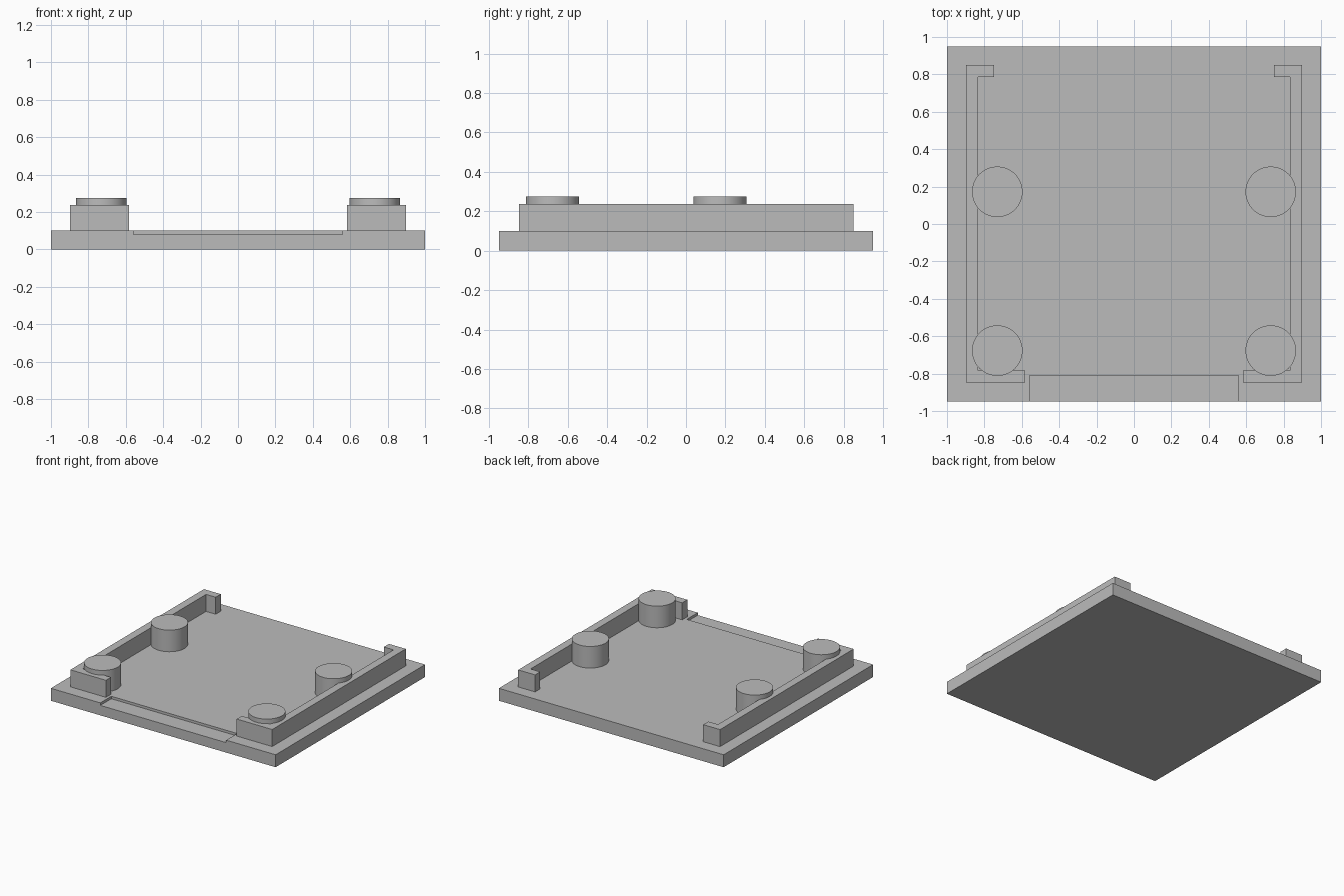
import bpy
import bmesh
import math
from mathutils import Matrix

cube = bpy.data.objects.get("Cube")
if cube:
    bpy.data.objects.remove(cube)

# One plain grey for the whole tray
grey = bpy.data.materials.new("plain grey")
grey.use_nodes = True
colour = (0.5, 0.5, 0.5, 1)
grey.diffuse_color = colour
grey.node_tree.nodes["Principled BSDF"].inputs["Base Color"].default_value = colour

BASE_TOP, RAIL_TOP, POST_TOP = 0.1, 0.237, 0.274


def finish(name, bm):
    bmesh.ops.recalc_face_normals(bm, faces=bm.faces)
    mesh = bpy.data.meshes.new(name)
    bm.to_mesh(mesh)
    bm.free()
    mesh.materials.append(grey)
    obj = bpy.data.objects.new(name, mesh)
    bpy.context.collection.objects.link(obj)
    return obj


def prism(name, outline, z0, z1):
    """Extrude a flat outline from z0 up to z1."""
    bm = bmesh.new()
    face = bm.faces.new([bm.verts.new((x, y, z0)) for x, y in outline])
    top = bmesh.ops.extrude_face_region(bm, geom=[face])["geom"]
    verts = [v for v in top if isinstance(v, bmesh.types.BMVert)]
    bmesh.ops.translate(bm, verts=verts, vec=(0, 0, z1 - z0))
    return finish(name, bm)


def rectangle(x0, x1, y0, y1):
    return [(x0, y0), (x1, y0), (x1, y1), (x0, y1)]


# Base plate with a shallow step cut into the front edge
base = prism("base_plate", rectangle(-1, 1, -0.95, 0.95), 0, BASE_TOP)
cutter = prism("front_step_cutter", rectangle(-0.56, 0.56, -1.1, -0.81), 0.08, 0.3)
cutter.hide_render = True
cut = base.modifiers.new("front step", "BOOLEAN")
cut.operation = "DIFFERENCE"
cut.solver = "EXACT"
cut.object = cutter
bpy.context.view_layer.objects.active = base
bpy.ops.object.modifier_apply(modifier=cut.name)
bpy.data.objects.remove(cutter)

# Side rails with a long front hook and a short back hook, and round posts
rail = [(0.898, -0.848), (0.898, 0.85), (0.748, 0.85), (0.748, 0.785),
        (0.834, 0.785), (0.834, -0.783), (0.582, -0.783), (0.582, -0.848)]
for side, s in (("left", 1), ("right", -1)):
    prism(side + "_rail", [(s * x, y) for x, y in rail], BASE_TOP, RAIL_TOP)
    for place, y in (("front", -0.677), ("back", 0.172)):
        bm = bmesh.new()
        bmesh.ops.create_cone(
            bm, cap_ends=True, segments=64, radius1=0.135, radius2=0.135,
            depth=POST_TOP - BASE_TOP,
            matrix=Matrix.Translation((s * 0.731, y, (POST_TOP + BASE_TOP) / 2)))
        post = finish(f"{place}_{side}_post", bm)
        bpy.ops.object.select_all(action="DESELECT")
        post.select_set(True)
        bpy.context.view_layer.objects.active = post
        bpy.ops.object.shade_smooth_by_angle(angle=math.radians(30))
